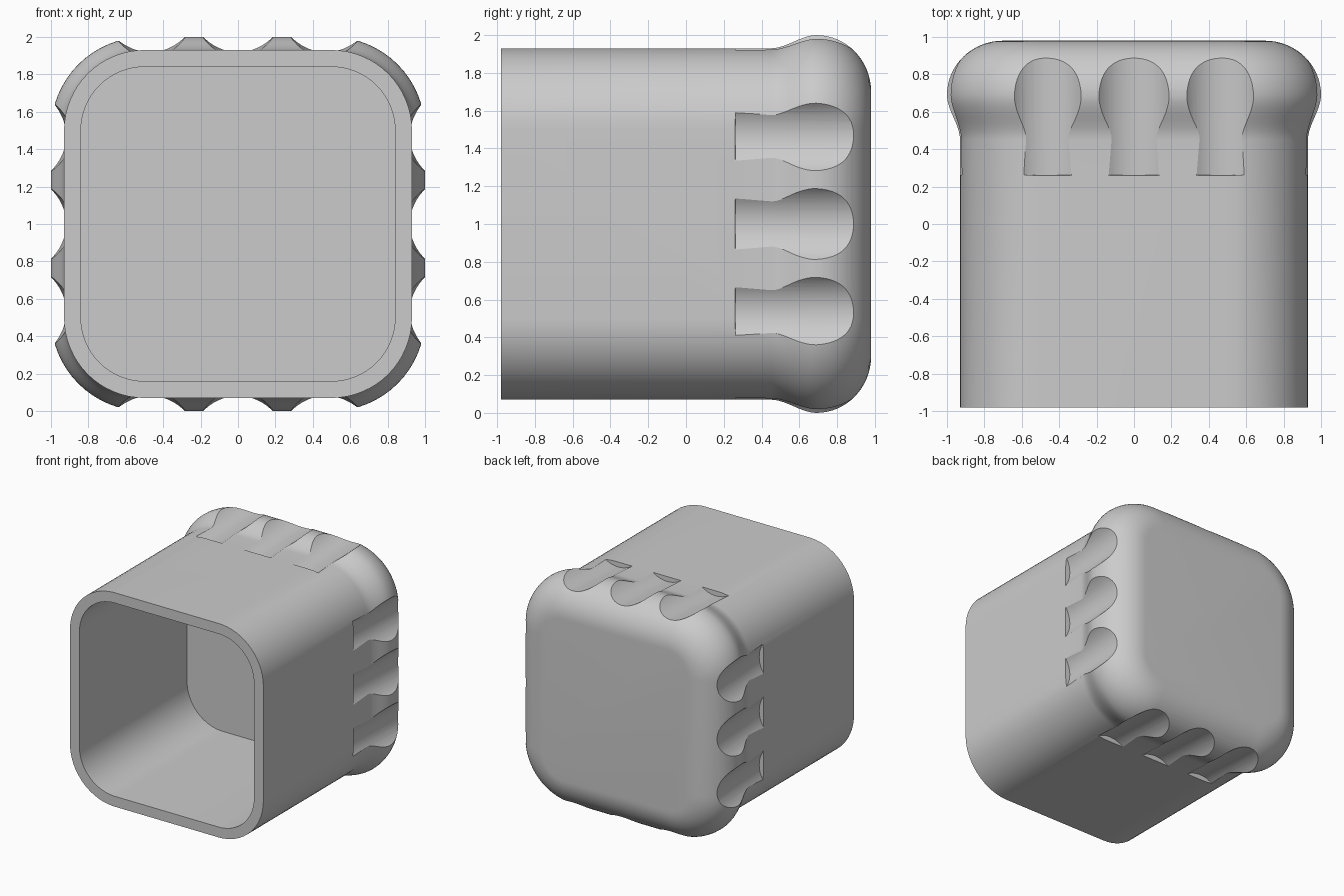
import bpy, bmesh, math
from mathutils import Matrix

cube = bpy.data.objects.get("Cube")
if cube:
    bpy.data.objects.remove(cube, do_unlink=True)

grey = bpy.data.materials.new("light grey")
grey.use_nodes = True
grey.diffuse_color = (0.6, 0.6, 0.6, 1)
grey.node_tree.nodes["Principled BSDF"].inputs["Base Color"].default_value = (0.6, 0.6, 0.6, 1)

CORNER = 0.5   # distance of every rounded corner's centre from the axis
SEGS = 16


def make_object(name, bm):
    bmesh.ops.recalc_face_normals(bm, faces=bm.faces)
    mesh = bpy.data.meshes.new(name)
    bm.to_mesh(mesh)
    bm.free()
    mesh.materials.append(grey)
    ob = bpy.data.objects.new(name, mesh)
    bpy.context.collection.objects.link(ob)
    return ob


def ring(bm, y, half):
    """Rounded square across the y axis."""
    r = half - CORNER
    verts = []
    for q in range(4):
        sx, sz = [(1, 1), (-1, 1), (-1, -1), (1, -1)][q]
        for i in range(SEGS + 1):
            a = math.pi / 2 * (q + i / SEGS)
            verts.append(bm.verts.new((sx * CORNER + r * math.cos(a), y,
                                       1 + sz * CORNER + r * math.sin(a))))
    return verts


# Cup wall: inside floor, rim, outside wall, flared collar, rounded end
profile = [(0.5, 0.84), (-0.98, 0.84), (-0.98, 0.93), (0.45, 0.93)]
for i in range(1, 11):
    t = i / 10
    profile.append((0.45 + 0.24 * t, 0.93 + 0.07 * t * t * (3 - 2 * t)))
for i in range(1, 17):
    a = math.pi / 2 * i / 16
    profile.append((0.69 + 0.29 * math.sin(a), 0.7 + 0.3 * math.cos(a)))

bm = bmesh.new()
rings = [ring(bm, y, h) for y, h in profile]
for a, b in zip(rings, rings[1:]):
    for i in range(len(a)):
        j = (i + 1) % len(a)
        bm.faces.new((a[i], a[j], b[j], b[i]))
bm.faces.new(rings[0])
bm.faces.new(rings[-1])
cap = make_object("grip_cap", bm)

# Finger grooves: three slightly tilted round cutters on each side
bm = bmesh.new()
tilt = Matrix.Rotation(math.pi / 2 + 0.05, 4, "X")
for side in range(4):
    turn = Matrix.Translation((0, 0, 1)) @ Matrix.Rotation(side * math.pi / 2, 4, "Y")
    for x in (-0.47, 0, 0.47):
        bmesh.ops.create_cone(bm, cap_ends=True, segments=64, radius1=0.24, radius2=0.24,
                              depth=1.0, matrix=turn @ Matrix.Translation((x, 0.75, 1.153)) @ tilt)
cutter = make_object("groove_cutter", bm)
cutter.hide_render = True
cutter.hide_viewport = True

cut = cap.modifiers.new("grooves", "BOOLEAN")
cut.operation = "DIFFERENCE"
cut.solver = "EXACT"
cut.use_self = True
cut.object = cutter

# Bake the cut, then shade smoothly with crisp rims
bpy.context.view_layer.update()
baked = bpy.data.meshes.new_from_object(cap.evaluated_get(bpy.context.evaluated_depsgraph_get()))
cap.modifiers.clear()
cap.data = baked
bpy.data.objects.remove(cutter, do_unlink=True)
bpy.ops.object.select_all(action="DESELECT")
cap.select_set(True)
bpy.context.view_layer.objects.active = cap
bpy.ops.object.shade_smooth_by_angle(angle=math.radians(30))
